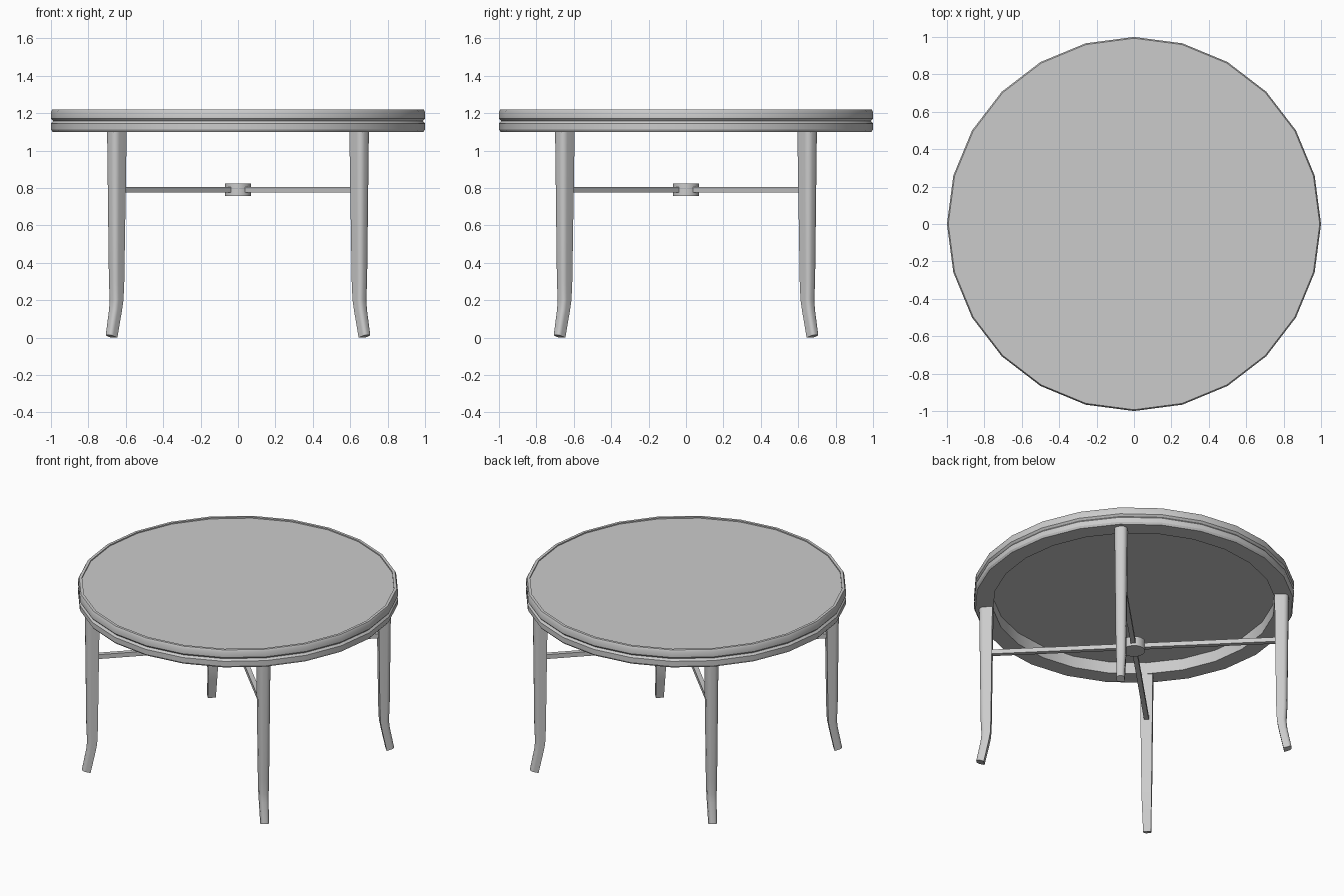
import bpy, bmesh, math
from mathutils import Matrix, Vector

if "Cube" in bpy.data.objects:
    bpy.data.objects.remove(bpy.data.objects["Cube"])


def finish(name, bm, angle=40):
    bmesh.ops.remove_doubles(bm, verts=bm.verts, dist=1e-5)
    bmesh.ops.recalc_face_normals(bm, faces=bm.faces)
    mesh = bpy.data.meshes.new(name)
    bm.to_mesh(mesh)
    bm.free()
    ob = bpy.data.objects.new(name, mesh)
    bpy.context.collection.objects.link(ob)
    bpy.ops.object.select_all(action='DESELECT')
    ob.select_set(True)
    bpy.context.view_layer.objects.active = ob
    bpy.ops.object.shade_smooth_by_angle(angle=math.radians(angle))
    return ob


def lathe(name, profile, sides):
    bm = bmesh.new()
    vs = [bm.verts.new((r, 0, z)) for r, z in profile]
    es = [bm.edges.new(p) for p in zip(vs, vs[1:])]
    bmesh.ops.spin(bm, geom=vs + es, cent=(0, 0, 0), axis=(0, 0, 1),
                   angle=2 * math.pi, steps=sides, use_merge=True)
    return finish(name, bm, 30)


def leg_section(z_in, z_out, r_in, r_out, w):
    # flat inner face, rounded outer corners; local x is the radial direction
    depth, c, h = r_out - r_in, 0.37 * w, w / 2
    pts = [(0, -h)]
    for sy, start in ((-1, -90), (1, 0)):
        for k in range(5):
            a = math.radians(start + k * 22.5)
            pts.append((depth - c + c * math.cos(a), sy * (h - c) + c * math.sin(a)))
    pts.append((0, h))
    return [Vector((r_in + x, y, z_in + (z_out - z_in) * x / depth)) for x, y in pts]


def leg(name, angle):
    stations = [(1.10, 1.10, 0.882, 0.967, 0.080),
                (0.30, 0.30, 0.892, 0.958, 0.064),
                (0.20, 0.205, 0.896, 0.953, 0.060),
                (0.14, 0.15, 0.907, 0.959, 0.057),
                (0.0, 0.015, 0.937, 0.986, 0.050)]
    bm = bmesh.new()
    rings = [[bm.verts.new(p) for p in leg_section(*s)] for s in stations]
    n = len(rings[0])
    for a, b in zip(rings, rings[1:]):
        for i in range(n):
            j = (i + 1) % n
            bm.faces.new((a[i], a[j], b[j], b[i]))
    bm.faces.new(rings[0])
    bm.faces.new(rings[-1])
    bm.transform(Matrix.Rotation(angle, 4, 'Z'))
    return finish(name, bm)


def stretcher(name, angle):
    bm = bmesh.new()
    bmesh.ops.create_cube(bm, size=1)
    r0, r1 = 0.04, 0.90
    bm.transform(Matrix.Rotation(angle, 4, 'Z')
                 @ Matrix.Translation(((r0 + r1) / 2, 0, 0.79))
                 @ Matrix.Diagonal((r1 - r0, 0.03, 0.03, 1)))
    return finish(name, bm)


# Round top: double-moulded edge, shallow inset surface, hollow underside
lathe("table_top", [(0, 1.18), (0.88, 1.18), (0.88, 1.10), (0.992, 1.10),
                    (1.0, 1.113), (1.0, 1.145), (0.988, 1.158),
                    (1.0, 1.171), (1.0, 1.207), (0.993, 1.22),
                    (0.975, 1.22), (0.975, 1.212), (0, 1.212)], 24)

# Hub where the stretchers cross
lathe("stretcher_hub", [(0, 0.758), (0.07, 0.758), (0.07, 0.825), (0, 0.825)], 16)

# Four splayed legs with a stretcher from each to the hub
for i, side in enumerate(("back_right", "back_left", "front_left", "front_right")):
    a = math.radians(45 + 90 * i)
    leg(side + "_leg", a)
    stretcher(side + "_stretcher", a)
